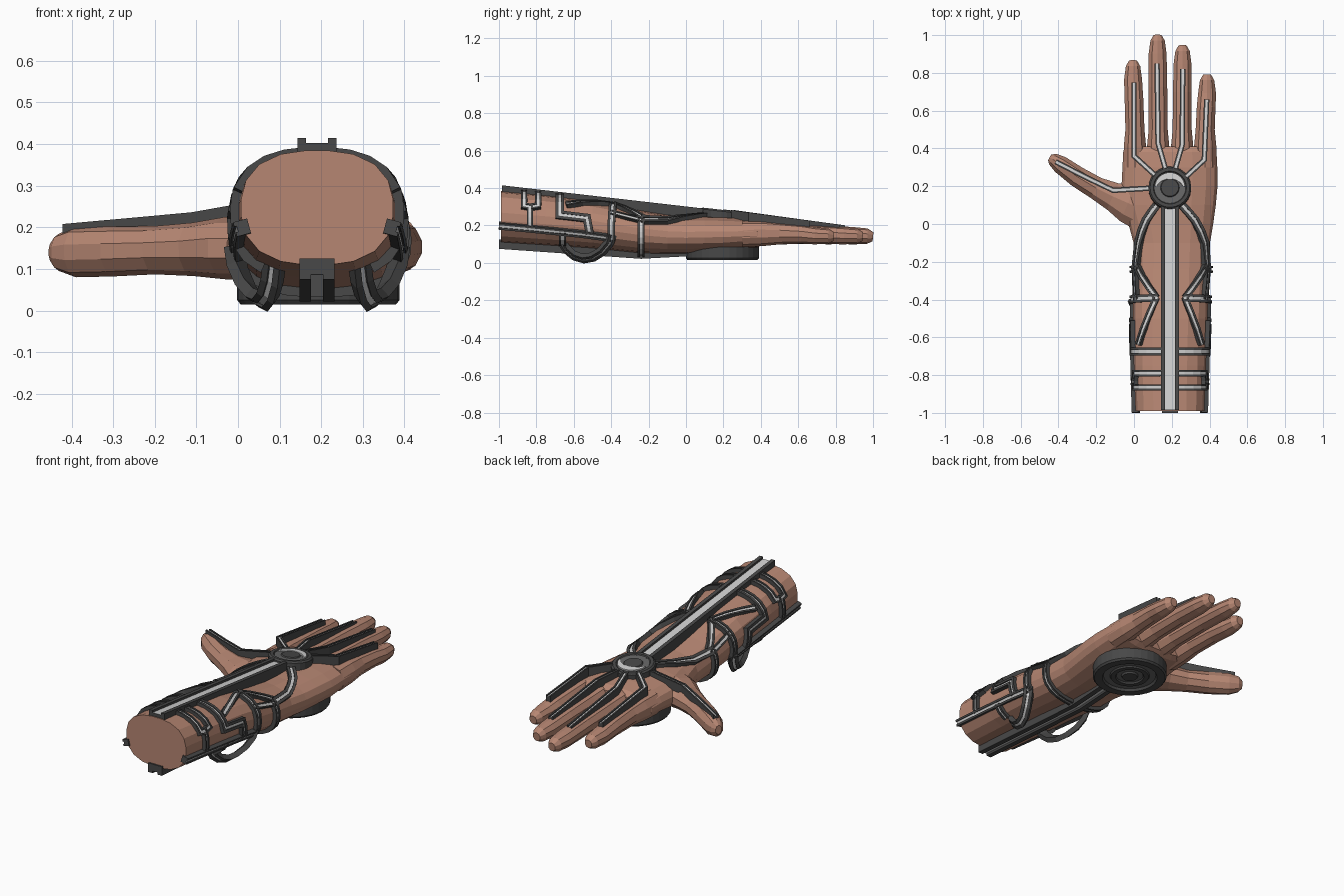
import bpy, bmesh, math
from mathutils import Vector, Matrix

if "Cube" in bpy.data.objects:
    bpy.data.objects.remove(bpy.data.objects["Cube"])

def mat(name, rgb):
    m = bpy.data.materials.new(name)
    m.diffuse_color = (*rgb, 1)
    m.use_nodes = True
    m.node_tree.nodes["Principled BSDF"].inputs["Base Color"].default_value = m.diffuse_color
    return m

SKIN = mat("skin", (.47, .24, .17))
DARK = mat("dark_metal", (.065, .065, .065))
LIGHT = mat("light_inlay", (.64, .64, .64))
GREY = mat("mid_grey", (.13, .13, .13))
CX = .19                                   # symmetry line of the forearm

def finish(name, bm, mats):
    bmesh.ops.recalc_face_normals(bm, faces=bm.faces)
    me = bpy.data.meshes.new(name)
    bm.to_mesh(me)
    bm.free()
    for m in mats:
        me.materials.append(m)
    ob = bpy.data.objects.new(name, me)
    bpy.context.collection.objects.link(ob)
    return ob

def loft(name, rings, mats, rule=None):
    """Skin a list of closed rings; rule(i, j) gives the material of each quad."""
    bm = bmesh.new()
    vs = [[bm.verts.new(p) for p in r] for r in rings]
    n = len(rings[0])
    for i in range(len(vs) - 1):
        for j in range(n):
            k = (j + 1) % n
            f = bm.faces.new((vs[i][j], vs[i][k], vs[i + 1][k], vs[i + 1][j]))
            f.material_index = rule(i, j) if rule else 0
    bm.faces.new(vs[0])
    bm.faces.new(vs[-1])
    return finish(name, bm, mats)

# ---- forearm and palm: y, x centre, z centre, x radius, z radius
ARM = [(-.99, .19, .247, .183, .138), (-.75, .19, .228, .192, .134), (-.5, .192, .205, .198, .127),
       (-.24, .197, .166, .200, .114), (-.1, .2, .153, .203, .104), (0, .195, .150, .225, .100),
       (.1, .187, .152, .247, .098), (.2, .188, .153, .255, .095), (.3, .19, .156, .252, .086),
       (.38, .19, .155, .248, .074), (.41, .19, .153, .235, .055)]
N = 2.5

def section(y):
    y = min(max(y, ARM[0][0]), ARM[-1][0])
    for a, b in zip(ARM, ARM[1:]):
        if y <= b[0]:
            t = (y - a[0]) / (b[0] - a[0])
            return [p + (q - p) * t for p, q in zip(a[1:], b[1:])]

def on_arm(y, th):
    cx, cz, rx, rz = section(y)
    c, s = math.cos(th), math.sin(th)
    r = (abs(c) ** N + abs(s) ** N) ** (-1 / N)
    u, v = r * c, r * s
    nrm = Vector((math.copysign(abs(u) ** (N - 1), u) / rx, 0, math.copysign(abs(v) ** (N - 1), v) / rz))
    return Vector((cx + rx * u, y, cz + rz * v)), nrm.normalized()

loft("forearm_and_palm", [[on_arm(a[0], 2 * math.pi * (j + .5) / 20)[0] for j in range(20)] for a in ARM], [SKIN])

# ---- fingers and thumb
def digit(name, path, sides=10):
    pts = [Vector(p[:3]) for p in path]
    rings = []
    for i, p in enumerate(path):
        t = (pts[min(i + 1, len(pts) - 1)] - pts[max(i - 1, 0)]).normalized()
        side = t.cross(Vector((0, 0, 1))).normalized()
        up = side.cross(t)
        rings.append([pts[i] + side * p[3] * math.cos(a) + up * p[4] * math.sin(a)
                      for a in (2 * math.pi * (j + .5) / sides for j in range(sides))])
    loft(name, rings, [SKIN])

for name, xr, xt, tip in (("index_finger", .005, -.005, .865), ("middle_finger", .128, .125, 1.0),
                          ("ring_finger", .255, .257, .945), ("little_finger", .377, .387, .79)):
    mid = (.45 + tip) / 2
    digit(name, [(xr, .30, .155, .064, .070), (xr, .41, .157, .062, .067), (xr, .5, .157, .053, .058),
                 ((xr + xt) / 2, mid, .153, .052, .050), (xt, tip - .1, .145, .050, .046),
                 (xt, tip - .03, .143, .040, .041), (xt, tip, .14, .022, .024)])
digit("thumb", [(.06, .07, .15, .12, .075), (-.03, .11, .15, .11, .075), (-.11, .145, .147, .08, .064),
                (-.2, .19, .145, .063, .058), (-.3, .25, .142, .058, .060), (-.39, .315, .14, .050, .060),
                (-.43, .343, .14, .036, .045), (-.447, .352, .14, .018, .025)])

# ---- grooved strips: dark rails with a light floor
def strip(name, pts, nrms, w=.02, c=.007, top=.02, depth=.035, sink=.006):
    prof = [(-w, top - depth), (-w, top), (-c, top), (-c, top - sink),
            (c, top - sink), (c, top), (w, top), (w, top - depth)]
    rings = []
    for i, p in enumerate(pts):
        a = (p - pts[i - 1]).normalized() if i else None
        b = (pts[i + 1] - p).normalized() if i < len(pts) - 1 else None
        a, b = a or b, b or a
        t = (a + b).normalized()
        side = t.cross(nrms[i]).normalized()
        k = 1 / max(t.dot(a), .6)          # widen at mitred corners
        rings.append([p + side * u * k + nrms[i] * v for u, v in prof])
    loft(name, rings, [DARK, LIGHT], lambda i, j: 1 if j == 3 else 0)

def straight(name, pts, up=1, **kw):
    strip(name, [Vector(p) for p in pts], [Vector((0, 0, up))] * len(pts), **kw)

def angle_of(kind, a, b):
    """Waypoint on the left half: 't' = (x, y) on top, 's' = (y, z) on the side, 'a' = (y, degrees)."""
    if kind == 'a':
        return a, math.radians(b)
    y = b if kind == 't' else a
    cx, cz, rx, rz = section(y)
    if kind == 't':
        u = max(-.985, min(.985, (a - cx) / rx))
        v = (1 - abs(u) ** N) ** (1 / N)
    else:
        v = max(-.985, min(.985, (b - cz) / rz))
        u = -(1 - abs(v) ** N) ** (1 / N)
    return y, math.atan2(v, u) % (2 * math.pi)

def wrap(name, way, **kw):
    """Lay a strip over the arm surface along waypoints, on both sides."""
    ws = [angle_of(*w) for w in way]
    path = [ws[0]]
    for (y0, t0), (y1, t1) in zip(ws, ws[1:]):
        n = max(1, math.ceil(max(abs(t1 - t0) / .25, abs(y1 - y0) / .15)))
        path += [(y0 + (y1 - y0) * k / n, t0 + (t1 - t0) * k / n) for k in range(1, n + 1)]
    for tag, flip in (("left", False), ("right", True)):
        pn = [on_arm(y, math.pi - t if flip else t) for y, t in path]
        strip(f"{tag}_{name}", [p for p, _ in pn], [n for _, n in pn], **kw)

# spines above and below the forearm
straight("top_spine", [(CX, -.985, .415), (CX, .12, .288)], w=.047, c=.026, top=0, depth=.06, sink=.012)
straight("bottom_spine", [(CX, -1, .075), (CX, -.24, .022), (CX, .02, .036)], up=-1,
         w=.042, c=.014, top=0, depth=.05, sink=.012)

# finger and thumb strips
def ridge(x, y):
    return (x, y, .278 - .135 * (y - .28))

for name, way in (("index", [(.0, .75), (.0, .36), (.11, .26)]),
                  ("middle", [(.122, .85), (.127, .43), (.167, .29)]),
                  ("ring", [(.258, .82), (.255, .42), (.218, .29)]),
                  ("little", [(.385, .66), (.372, .34), (.275, .25)])):
    straight(name + "_strip", [ridge(*p) for p in way], w=.014, c=.006, top=0, depth=.055)
straight("thumb_strip", [(-.415, .33, .208), (-.26, .25, .222), (-.11, .178, .236), (.09, .19, .272)],
         w=.014, c=.006, top=0, depth=.05)

# forearm straps
wrap("wrist_curve", [('t', .12, .10), ('t', .065, .02), ('t', .03, -.1), ('t', .015, -.24)], w=.022)
wrap("upper_brace", [('t', .02, -.22), ('t', .12, -.39)], w=.017)
wrap("lower_brace", [('t', .12, -.39), ('t', .03, -.64)], w=.017)
wrap("cross_strap", [('t', .13, -.39), ('s', -.4, .2), ('s', -.4, .13)], w=.02)
wrap("shoulder_line", [('t', .018, -.4), ('t', .012, -.24)], w=.014)
wrap("wrist_strap", [('t', .015, -.24), ('s', -.24, .166), ('a', -.24, 262)], w=.018)
wrap("side_rail", [('s', -1, .20), ('s', -.4, .137)], w=.018)
wrap("zigzag_strap", [('t', .16, -.675), ('s', -.675, .255), ('s', -.53, .238), ('s', -.515, .16)], w=.022)
wrap("rear_band", [('t', .16, -.865), ('s', -.865, .30), ('s', -.835, .295), ('s', -.835, .19)], w=.016)
wrap("front_band", [('t', .16, -.79), ('s', -.79, .30), ('s', -.83, .295)], w=.016)
wrap("loop_anchor", [('s', -.66, .165), ('a', -.66, 232)], w=.018)

# hanging loops under the arm
LOOP = [(-.012, -.395, .15), (-.005, -.41, .105), (.015, -.45, .058), (.04, -.50, .028),
        (.058, -.55, .020), (.07, -.60, .036), (.08, -.64, .07), (.085, -.665, .11)]
for tag, s in (("left", 1), ("right", -1)):
    pts = [Vector((CX + s * (x - CX), y, z)) for x, y, z in LOOP]
    mid = Vector((CX, -.53, .19))
    strip(tag + "_loop", pts, [(p - mid).normalized() for p in pts], w=.024, c=.007, top=.01, depth=.028)

# ---- round hub on the back of the hand, tilted with the spine
HUB = Matrix.Translation((CX, .19, .258)) @ Matrix.Rotation(-.115, 4, 'X')

def circle(r, z, n=24):
    return [Vector((r * math.cos(2 * math.pi * j / n), r * math.sin(2 * math.pi * j / n), z)) for j in range(n)]

hub = loft("hand_hub", [circle(*p) for p in ((.113, -.04), (.113, .018), (.105, .026), (.088, .026),
                                             (.084, .021), (.05, .021), (.046, .026))], [DARK, GREY],
           lambda i, j: 1 if i == 4 else 0)
hub.matrix_world = HUB
arc = []
for k in range(17):                        # crescent, thick in the middle
    a = math.radians(5 + 170 * k / 16)
    d = Vector((math.cos(a), math.sin(a), 0))
    r0, r1 = .078 - .006 - .026 * math.sin(a), .080
    arc.append([d * r0 + Vector((0, 0, .02)), d * r1 + Vector((0, 0, .02)),
                d * r1 + Vector((0, 0, .029)), d * r0 + Vector((0, 0, .029))])
loft("hub_crescent", arc, [LIGHT]).matrix_world = HUB

# ---- stepped emitter disc in the palm
disc = loft("palm_disc", [circle(r, z, 32) for r, z in (
    (.195, .095), (.195, .025), (.187, .015), (.145, .015), (.138, .028), (.105, .028), (.1, .02),
    (.075, .02), (.07, .028), (.045, .028), (.04, .018))], [DARK, GREY],
    lambda i, j: 1 if i in (4, 8) else 0)
disc.location = (CX + .003, .195, 0)
